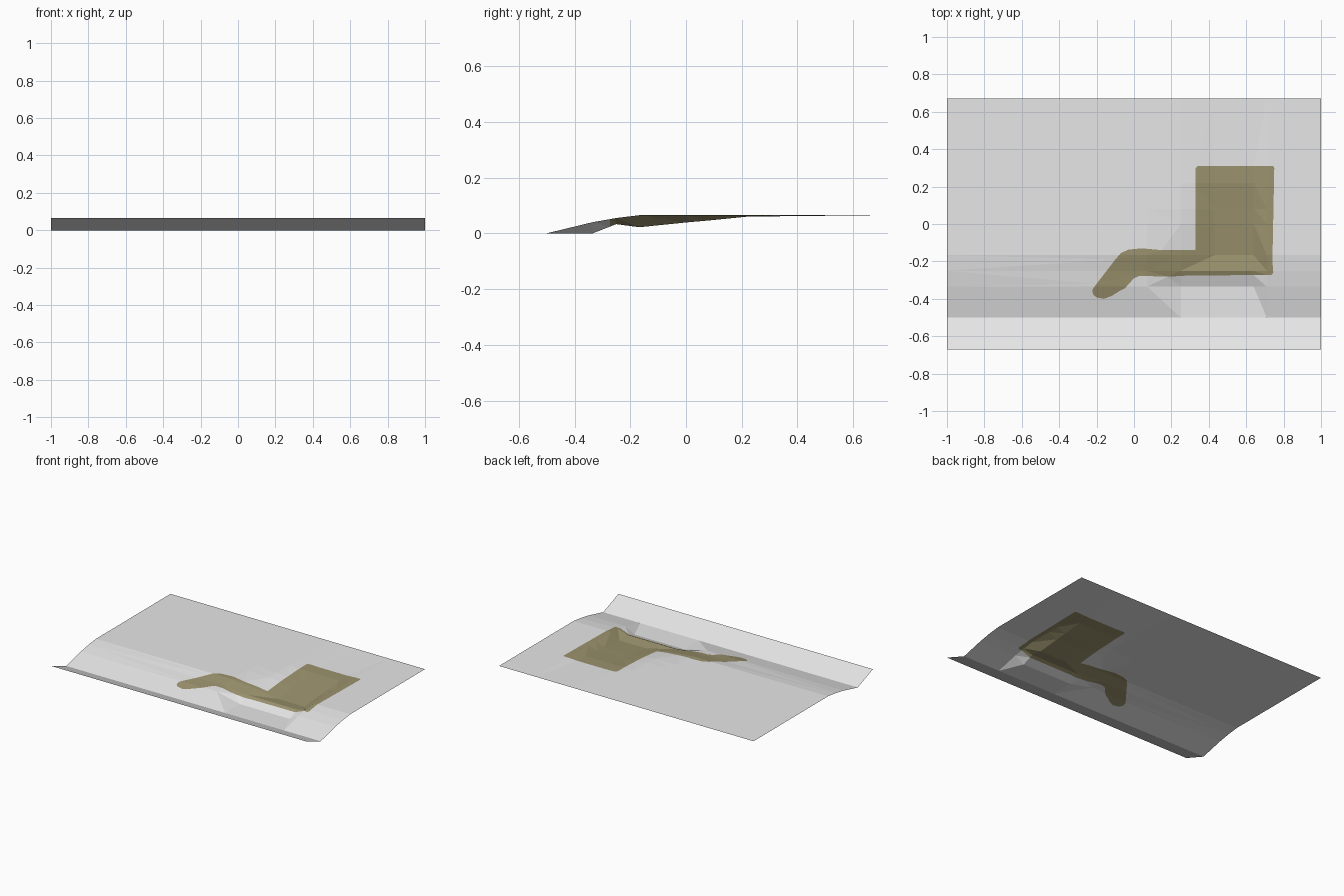
import bpy
from mathutils import Vector
from mathutils.geometry import delaunay_2d_cdt

if "Cube" in bpy.data.objects:
    bpy.data.objects.remove(bpy.data.objects["Cube"])

# Height map: sheet profile with a shallow dished pocket on the right
XS = [-1, 0.07, 0.25, 0.43, 0.64, 0.71, 1]
YS = [-0.67, -0.5, -0.335, -0.25, -0.167, 0, 0.08, 0.22, 0.67]
BASE = [0.065, 0, 0.04, 0.055, 0.065, 0.065, 0.065, 0.065, 0.065]
POCKET = [0.065, 0, 0, 0.033, 0.022, 0.039, 0.046, 0.06, 0.065]
DEPTH = {  # how far each row follows the pocket, per column
    2: [0, 0, 1, 1, 1, 0, 0],
    3: [0, 0.3, 1, 1, 1, 0, 0],
    4: [0, 0, 0.4, 1, 1, 0, 0],
    5: [0, 0, 0.1, 1, 1, 0, 0],
    6: [0, 0, 0, 1, 1, 0, 0],
    7: [0, 0, 0, 1, 1, 0, 0],
}


def node(i, j):
    d = DEPTH.get(j, [0] * 7)[i]
    return BASE[j] * (1 - d) + POCKET[j] * d


def locate(v, knots):
    k = max(i for i in range(len(knots) - 1) if v >= knots[i] - 1e-5 or i == 0)
    return k, (v - knots[k]) / (knots[k + 1] - knots[k])


def height(x, y):
    i, u = locate(x, XS)
    j, v = locate(y, YS)
    low = node(i, j) * (1 - u) + node(i + 1, j) * u
    high = node(i, j + 1) * (1 - u) + node(i + 1, j + 1) * u
    return low * (1 - v) + high * v


# Outline of the olive patch: square area with a path running from it
PATCH = [(0.33, 0.30), (0.34, 0.31), (0.745, 0.31), (0.75, 0.30), (0.74, -0.20),
         (0.745, -0.26), (0.735, -0.273), (0.30, -0.275), (0.18, -0.282),
         (0.03, -0.277), (0, -0.29), (-0.05, -0.345), (-0.08, -0.36),
         (-0.12, -0.385), (-0.16, -0.40), (-0.2, -0.393), (-0.22, -0.375),
         (-0.222, -0.35), (-0.2, -0.32), (-0.10, -0.19), (-0.07, -0.155),
         (-0.03, -0.137), (0.04, -0.13), (0.15, -0.14), (0.33, -0.14)]


def inside(x, y):
    hit = False
    for (ax, ay), (bx, by) in zip(PATCH, PATCH[1:] + PATCH[:1]):
        if (ay > y) != (by > y) and x < ax + (y - ay) * (bx - ax) / (by - ay):
            hit = not hit
    return hit


# Flat layout: grid cells cut by the patch outline
points = [Vector((x, y)) for y in YS for x in XS]
n = len(XS)
edges = [(j * n + i, j * n + i + 1) for j in range(len(YS)) for i in range(n - 1)]
edges += [(j * n + i, j * n + n + i) for j in range(len(YS) - 1) for i in range(n)]
start = len(points)
points += [Vector(p) for p in PATCH]
edges += [(start + k, start + (k + 1) % len(PATCH)) for k in range(len(PATCH))]
verts, _, faces, *_ = delaunay_2d_cdt(points, edges, [], 0, 1e-5)

mesh = bpy.data.meshes.new("ground_sheet")
mesh.from_pydata([(p.x, p.y, height(p.x, p.y)) for p in verts], [], [list(f) for f in faces])
sheet = bpy.data.objects.new("ground_sheet", mesh)
bpy.context.collection.objects.link(sheet)

# Colours
for name, colour in (("pale grey", (0.8, 0.8, 0.8, 1)), ("olive", (0.33, 0.29, 0.155, 1))):
    mat = bpy.data.materials.new(name)
    mat.diffuse_color = colour
    mat.use_nodes = True
    mat.node_tree.nodes["Principled BSDF"].inputs["Base Color"].default_value = mat.diffuse_color
    mesh.materials.append(mat)
for face in mesh.polygons:
    face.material_index = int(inside(face.center.x, face.center.y))
    if face.normal.z < 0:
        face.flip()
mesh.update()
